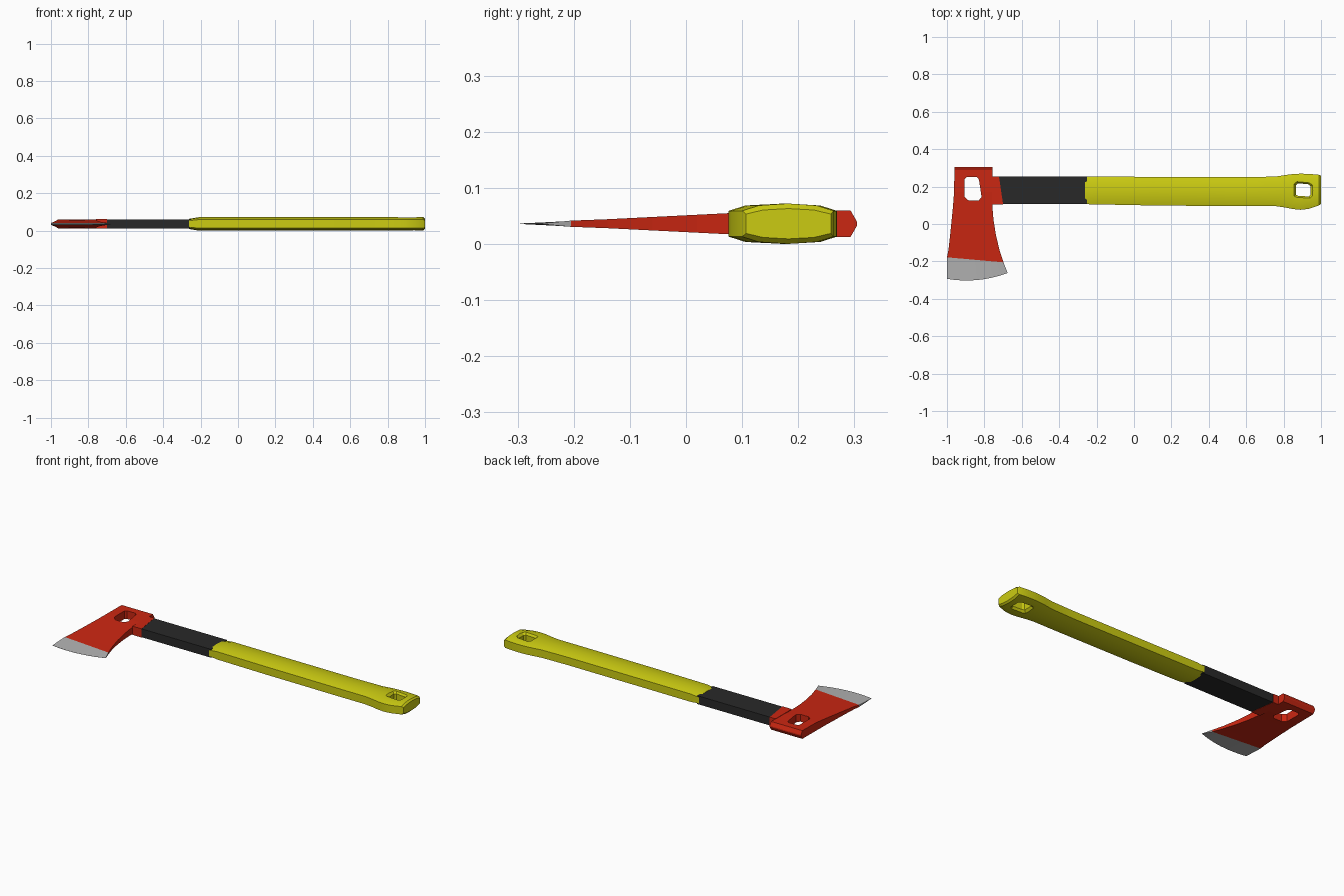
import bpy, bmesh
from mathutils import Vector

if "Cube" in bpy.data.objects:
    bpy.data.objects.remove(bpy.data.objects["Cube"])

ZC = 0.036  # mid-plane height of the whole tool


def material(name, rgb):
    m = bpy.data.materials.new(name)
    m.diffuse_color = (*rgb, 1)
    m.use_nodes = True
    m.node_tree.nodes["Principled BSDF"].inputs["Base Color"].default_value = m.diffuse_color
    return m


RED = material("red_paint", (0.6, 0.02, 0.006))
YELLOW = material("yellow_grip", (0.6, 0.6, 0.006))
BLACK = material("black_shaft", (0.022, 0.022, 0.022))
STEEL = material("bare_steel", (0.45, 0.45, 0.45))


def loft(name, rings, mat=None):
    """Skin closed rings of equal length and cap both ends."""
    bm = bmesh.new()
    vs = [[bm.verts.new(p) for p in r] for r in rings]
    n = len(vs[0])
    for a, b in zip(vs, vs[1:]):
        for i in range(n):
            j = (i + 1) % n
            bm.faces.new((a[i], a[j], b[j], b[i]))
    bm.faces.new(vs[0])
    bm.faces.new(vs[-1])
    bmesh.ops.remove_doubles(bm, verts=bm.verts, dist=1e-5)
    bmesh.ops.recalc_face_normals(bm, faces=bm.faces)
    me = bpy.data.meshes.new(name)
    bm.to_mesh(me)
    bm.free()
    ob = bpy.data.objects.new(name, me)
    bpy.context.collection.objects.link(ob)
    if mat:
        me.materials.append(mat)
    return ob


def prism(name, pts, half, mat=None):
    return loft(name, [[(x, y, ZC + s * half) for x, y in pts] for s in (-1, 1)], mat)


def cut(ob, cutter):
    """Apply a boolean difference, then drop the cutter."""
    mod = ob.modifiers.new("slot", "BOOLEAN")
    mod.operation, mod.solver, mod.object = "DIFFERENCE", "EXACT", cutter
    bpy.context.view_layer.objects.active = ob
    bpy.ops.object.modifier_apply(modifier=mod.name)
    bpy.data.objects.remove(cutter)


def smooth(ob, angle):
    bpy.ops.object.select_all(action="DESELECT")
    ob.select_set(True)
    bpy.context.view_layer.objects.active = ob
    bpy.ops.object.shade_smooth_by_angle(angle=angle)


def blade_ring(left, right, half, sag, n=8):
    """Row across the axe head: upper points left to right, lower ones back."""
    top, low = [], []
    for i in range(n + 1):
        t = i / n
        p = Vector(left).lerp(Vector(right), t)
        y = p.y - sag * 4 * t * (1 - t)
        top.append((p.x, y, ZC + half))
        low.append((p.x, y, ZC - half))
    return top + low[::-1]


# red axe head: left x, right x, y, half thickness from poll to cutting bevel
rows = [(-0.96, -0.757, 0.305, 0.003), (-0.96, -0.757, 0.293, 0.024),
        (-0.962, -0.757, 0.17, 0.0237), (-0.968, -0.757, 0.09, 0.0195),
        (-0.975, -0.751, 0.02, 0.016), (-0.983, -0.738, -0.06, 0.012),
        (-0.992, -0.719, -0.14, 0.008)]
rings = [blade_ring((a, y), (b, y), h, 0) for a, b, y, h in rows]
border = blade_ring((-1, -0.178), (-0.698, -0.205), 0.0055, 0)
head = loft("axe_head", rings + [border], RED)
cut(head, prism("head_slot_cutter",
                [(-0.895, 0.25), (-0.84, 0.25), (-0.829, 0.238), (-0.815, 0.145),
                 (-0.83, 0.126), (-0.885, 0.126), (-0.906, 0.145), (-0.906, 0.24)], 0.1))

# bare steel cutting edge
edge = blade_ring((-1, -0.293), (-0.675, -0.262), 0.0002, 0.022)
loft("cutting_edge", [border, edge], STEEL)

# red collar with slanted mouth
prism("head_collar", [(-0.76, 0.255), (-0.722, 0.255), (-0.7, 0.105), (-0.76, 0.105)], 0.0255, RED)

# black shaft
prism("shaft", [(-0.755, 0.253), (-0.25, 0.253), (-0.25, 0.107), (-0.755, 0.107)], 0.0245, BLACK)


# yellow grip: crowned ten-sided section lofted along x
def grip_ring(x, y0, y1, k):
    c = 0.03
    upper = [(y0, 0.023), (y0 + c, 0.0325), ((y0 + y1) / 2, 0.036), (y1 - c, 0.0325), (y1, 0.023)]
    pts = upper + [(y, -z) for y, z in reversed(upper)]
    return [(x, y, ZC + z * k) for y, z in pts]


stations = [(-0.262, 0.106, 0.254, 0.75), (-0.21, 0.105, 0.254, 1), (0.1, 0.099, 0.252, 1),
            (0.6, 0.095, 0.25, 1), (0.76, 0.095, 0.254, 1), (0.81, 0.088, 0.262, 1),
            (0.85, 0.08, 0.267, 1), (0.89, 0.076, 0.269, 1), (0.935, 0.081, 0.268, 1),
            (0.99, 0.1, 0.263, 1), (1.0, 0.107, 0.258, 0.75)]
grip = loft("grip", [grip_ring(*s) for s in stations], YELLOW)

# flared lanyard hole through the grip end
hole = [(0.855, 0.15), (0.855, 0.215), (0.87, 0.228), (0.94, 0.221), (0.955, 0.208),
        (0.955, 0.15), (0.943, 0.137), (0.87, 0.142)]


def hole_ring(z, k):
    return [(0.905 + (x - 0.905) * k, 0.182 + (y - 0.182) * k, ZC + z) for x, y in hole]


cut(grip, loft("hole_cutter", [hole_ring(z, k) for z, k in
                               ((-0.05, 1.25), (-0.022, 0.78), (0.022, 0.78), (0.05, 1.25))]))
smooth(grip, 0.4)
